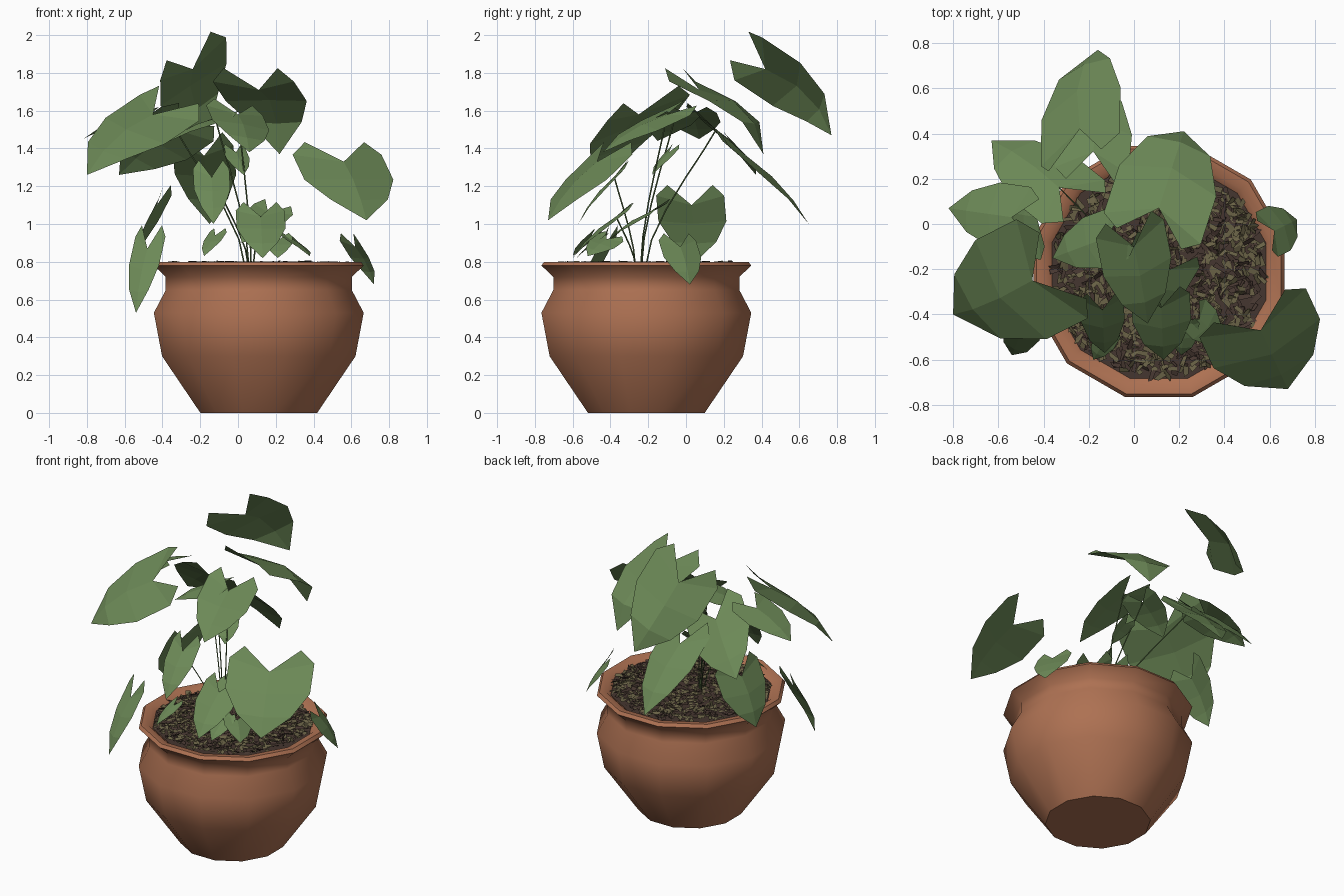
import bpy, bmesh, math, random
from mathutils import Vector, Matrix

if "Cube" in bpy.data.objects:
    bpy.data.objects.remove(bpy.data.objects["Cube"], do_unlink=True)

random.seed(4)
CENTRE = Vector((0.11, -0.21, 0))
SIDES = 12


def material(name, rgb):
    mat = bpy.data.materials.new(name)
    mat.use_nodes = True
    mat.diffuse_color = (*rgb, 1)
    bsdf = next(n for n in mat.node_tree.nodes if n.type == "BSDF_PRINCIPLED")
    bsdf.inputs["Base Color"].default_value = (*rgb, 1)
    return mat


TERRACOTTA = material("terracotta", (0.42, 0.165, 0.085))
LEAF_GREEN = material("leaf green", (0.15, 0.25, 0.095))
STEM_GREEN = material("stem green", (0.1, 0.17, 0.06))
SOIL_BROWN = material("soil brown", (0.06, 0.037, 0.029))
CHIP_OLIVE = material("chip olive", (0.14, 0.12, 0.06))


def finish(name, bm, *mats):
    mesh = bpy.data.meshes.new(name)
    bm.to_mesh(mesh)
    bm.free()
    for mat in mats:
        mesh.materials.append(mat)
    obj = bpy.data.objects.new(name, mesh)
    bpy.context.collection.objects.link(obj)
    return obj


def ring(bm, radius, z):
    points = []
    for k in range(SIDES):
        a = (k + 0.5) * math.tau / SIDES
        points.append(bm.verts.new(CENTRE + Vector((radius * math.cos(a), radius * math.sin(a), z))))
    return points


# Pot: a faceted lathe profile with a flared lip and a short inner wall
profile = [(0.32, 0), (0.53, 0.3), (0.575, 0.53), (0.51, 0.65), (0.51, 0.72),
           (0.575, 0.78), (0.56, 0.8), (0.515, 0.795), (0.48, 0.76)]
bm = bmesh.new()
rings = [ring(bm, r, z) for r, z in profile]
bm.faces.new(reversed(rings[0]))
for low, high in zip(rings, rings[1:]):
    for k in range(SIDES):
        j = (k + 1) % SIDES
        bm.faces.new((low[k], low[j], high[j], high[k]))
pot = finish("pot", bm, TERRACOTTA)
bpy.ops.object.select_all(action="DESELECT")
pot.select_set(True)
bpy.context.view_layer.objects.active = pot
bpy.ops.object.shade_smooth_by_angle(angle=math.radians(53))

# Soil bed
bm = bmesh.new()
bm.faces.new(ring(bm, 0.49, 0.775))
finish("soil", bm, SOIL_BROWN)

# Bark chips scattered over the soil
bm = bmesh.new()
for i in range(1300):
    a, r = random.uniform(0, math.tau), 0.465 * math.sqrt(random.random())
    spot = CENTRE + Vector((r * math.cos(a), r * math.sin(a), random.uniform(0.78, 0.797)))
    turn = (Matrix.Rotation(random.uniform(0, math.tau), 3, "Z")
            @ Matrix.Rotation(random.uniform(-0.8, 0.8), 3, "X"))
    length, width = random.uniform(0.015, 0.032), random.uniform(0.008, 0.014)
    corners = [(-length, -width, 0), (length, -width / 2, 0), (length / 2, width, 0), (-length, width, 0)]
    face = bm.faces.new([bm.verts.new(spot + turn @ Vector(c)) for c in corners])
    face.material_index = i % 5 > 1
finish("bark_chips", bm, SOIL_BROWN, CHIP_OLIVE)

# Half outline and midrib of a heart-shaped leaf: across, along
OUTLINE = [(0.32, -0.37), (0.48, -0.2), (0.48, 0.27), (0.31, 0.66)]
MIDRIB = [0, 0.35, 0.7, 1]


def leaf(name, base, tip, width, roll, droop=0.24):
    base, tip = Vector(base), Vector(tip)
    length = (tip - base).length
    along = (tip - base).normalized()
    flat_side = along.cross(Vector((0, 0, 1))).normalized()
    side = Matrix.Rotation(-roll, 3, along) @ flat_side
    up = side.cross(along)
    bm = bmesh.new()

    def vert(u, v):
        arch = droop * length * max(v, 0) * (1 - v)
        fold = 0.3 * width * u * u
        return bm.verts.new(base + side * u * width + along * v * length + up * (arch - fold))

    m = [vert(0, v) for v in MIDRIB]
    for sign in (1, -1):
        o = [vert(sign * u, v) for u, v in OUTLINE]
        for loop in ((m[0], o[0], o[1]), (m[0], o[1], o[2], m[1]),
                     (m[1], o[2], o[3], m[2]), (m[2], o[3], m[3])):
            bm.faces.new(loop[::sign])
    finish(name, bm, LEAF_GREEN)


def stem(name, end):
    end = Vector(end)
    root = Vector((0.07, -0.23, 0.77)) + Vector((end.x, end.y, 0)) * 0.1
    curve = bpy.data.curves.new(name, "CURVE")
    curve.dimensions = "3D"
    curve.bevel_depth = 0.004
    curve.bevel_resolution = 0
    curve.resolution_u = 5
    spline = curve.splines.new("BEZIER")
    spline.bezier_points.add(1)
    rise = Vector((0, 0, 0.3 * (end.z - root.z)))
    for point, co, before, after in zip(spline.bezier_points, (root, end),
                                        (root - rise, root.lerp(end, 0.8)),
                                        (root + rise, end)):
        point.co, point.handle_left, point.handle_right = co, before, after
    curve.materials.append(STEM_GREEN)
    bpy.context.collection.objects.link(bpy.data.objects.new(name, curve))


# Leaves: stalk end, tip, width, sideways roll (right edge up), droop
upper_leaves = {
    "top_back": ((-0.24, 0.42, 1.82), (-0.16, 0.77, 1.47), 0.46, 0.8, 0.6),
    "high_back": ((0.11, 0.07, 1.71), (0.22, 0.41, 1.37), 0.47, 0, 0.8),
    "front_left": ((0.56, -0.47, 1.33), (0.68, -0.73, 1.02), 0.54, 0),
    "large_right": ((-0.45, -0.25, 1.58), (-0.8, -0.4, 1.26), 0.58, 0.33, 0.4),
    "outer_right": ((-0.54, 0.03, 1.58), (-0.82, 0.07, 1.45), 0.3, 0),
    "back_right": ((-0.33, 0.16, 1.5), (-0.63, 0.37, 1.26), 0.4, -0.6),
    "low_back": ((-0.18, 0.32, 1.36), (-0.15, 0.65, 1.0), 0.34, 0),
    "centre_high": ((0.0, -0.1, 1.58), (0.06, -0.44, 1.38), 0.33, 0.2),
    "centre_side": ((-0.12, -0.06, 1.56), (-0.36, -0.15, 1.44), 0.25, 0),
}
lower_leaves = {
    "centre_front": ((-0.14, -0.38, 1.25), (-0.13, -0.57, 1.0), 0.2, 0),
    "centre_small": ((-0.01, -0.09, 1.38), (0.03, -0.18, 1.26), 0.14, 0),
    "low_front": ((0.12, -0.37, 1.04), (0.13, -0.6, 0.82), 0.27, 0),
    "low_middle": ((0.16, -0.2, 1.06), (0.02, -0.42, 0.9), 0.24, 0.3),
    "drooping_right": ((-0.43, 0.03, 1.1), (-0.55, 0.05, 0.8), 0.38, 0),
    "drooping_corner": ((-0.48, -0.44, 0.87), (-0.54, -0.58, 0.53), 0.18, 0),
    "drooping_left": ((0.62, -0.03, 0.88), (0.72, 0.02, 0.68), 0.23, 0),
    "small_left": ((0.29, -0.42, 0.92), (0.38, -0.52, 0.83), 0.18, 0.3),
    "small_middle": ((0.22, -0.46, 0.92), (0.21, -0.58, 0.82), 0.14, 0),
    "small_right": ((-0.12, -0.5, 0.94), (-0.18, -0.6, 0.83), 0.11, 0),
}
STALKED = ("centre_high", "centre_side", "centre_front", "back_right", "low_front")
for group in (upper_leaves, lower_leaves):
    for name, shape in group.items():
        leaf(name + "_leaf", *shape)
        if name in STALKED:
            stem(name + "_stem", shape[0])
